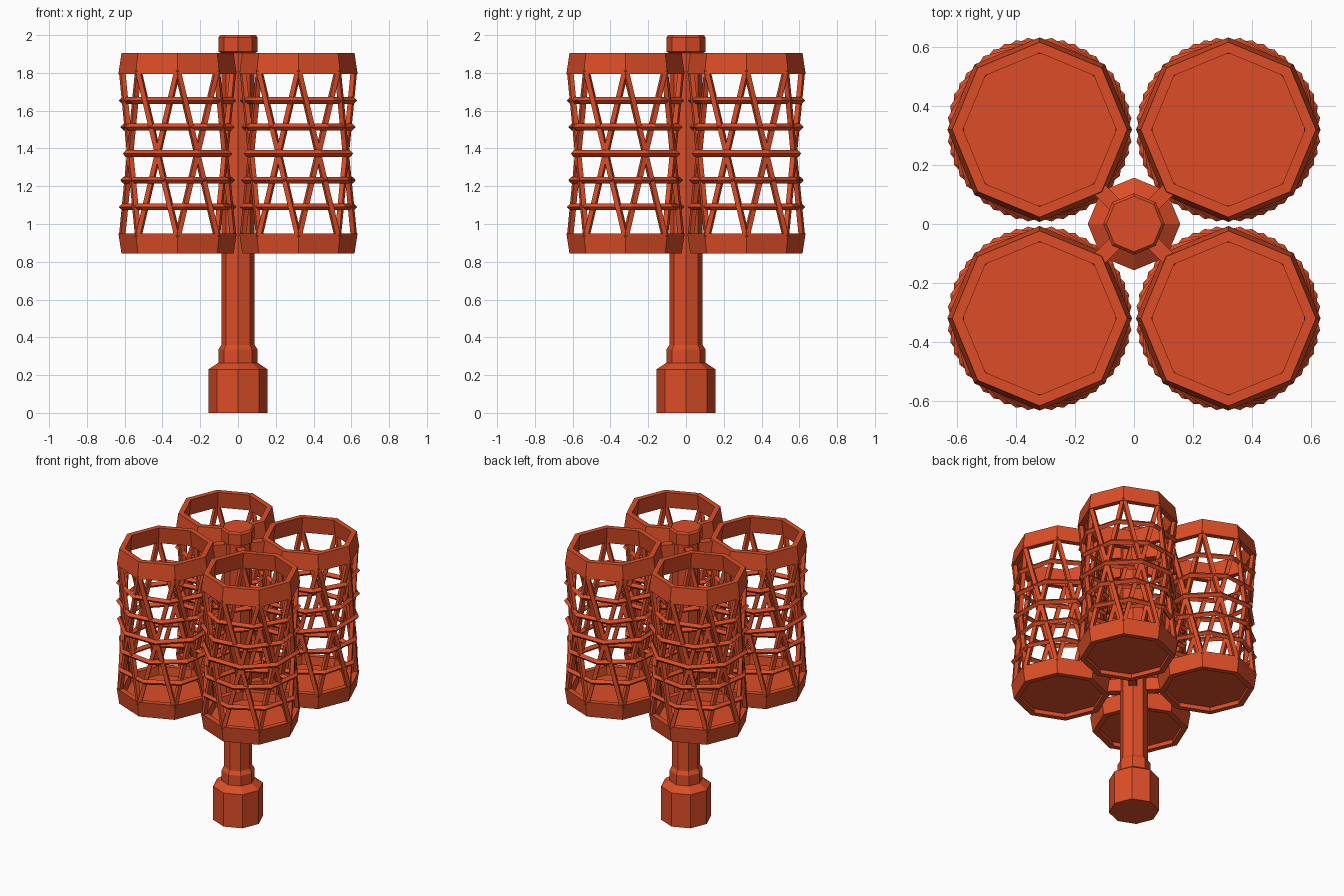
import bpy
import bmesh
from math import cos, sin, pi, radians
from mathutils import Vector

if "Cube" in bpy.data.objects:
    bpy.data.objects.remove(bpy.data.objects["Cube"])

SIDES = 8
OFFSET = 0.32            # basket centre distance along x and y
RADIUS = 0.313
LOW, HIGH = 0.95, 1.795  # open lattice between the rims

red = bpy.data.materials.new("brick_red")
red.use_nodes = True
red.diffuse_color = (0.72, 0.075, 0.02, 1)
red.node_tree.nodes["Principled BSDF"].inputs["Base Color"].default_value = red.diffuse_color


def polar(r, a, z):
    return Vector((r * cos(a), r * sin(a), z))


def finish(name, bm, location=(0, 0, 0)):
    bmesh.ops.recalc_face_normals(bm, faces=bm.faces)
    mesh = bpy.data.meshes.new(name)
    bm.to_mesh(mesh)
    bm.free()
    mesh.materials.append(red)
    ob = bpy.data.objects.new(name, mesh)
    ob.location = location
    bpy.context.collection.objects.link(ob)
    return ob


def lathe(bm, profile, closed=False, turn=0.0):
    """Sweep (radius, z) points round z; open profiles get end caps."""
    loops = [[bm.verts.new(polar(r, turn + 2 * pi * i / SIDES, z))
              for i in range(SIDES)] for r, z in profile]
    pairs = list(zip(loops, loops[1:]))
    if closed:
        pairs.append((loops[-1], loops[0]))
    else:
        bm.faces.new(loops[0])
        bm.faces.new(loops[-1])
    for a, b in pairs:
        for i in range(SIDES):
            j = (i + 1) % SIDES
            bm.faces.new((a[i], a[j], b[j], b[i]))


def bar(bm, start, end, width, height, up):
    """Rectangular bar between two points."""
    axis = (end - start).normalized()
    side = axis.cross(up).normalized() * width / 2
    top = side.cross(axis).normalized() * height / 2
    ends = [[bm.verts.new(p + side * s + top * t)
             for s, t in ((-1, -1), (1, -1), (1, 1), (-1, 1))] for p in (start, end)]
    for loop in ends:
        bm.faces.new(loop)
    for i in range(4):
        j = (i + 1) % 4
        bm.faces.new((ends[0][i], ends[0][j], ends[1][j], ends[1][i]))


def rims():
    bm = bmesh.new()
    inner = 0.26
    lathe(bm, [(RADIUS, HIGH), (0.297, 1.905), (inner, 1.905), (inner + 0.015, HIGH)], True)
    lathe(bm, [(RADIUS, LOW), (0.297, 0.845), (inner, 0.845), (inner + 0.015, LOW)], True)
    return bm


def floor():
    bm = bmesh.new()
    lathe(bm, [(0.266, 0.875), (0.266, 0.895)])
    return bm


def hoops():
    # each hoop is turned a little further than the one below
    bm = bmesh.new()
    r, d = 0.296, 0.018
    for k in range(1, 6):
        z = LOW + (HIGH - LOW) * k / 6
        lathe(bm, [(r + d, z), (r, z + d), (r - d, z), (r, z - d)], True, radians(7.5 * k))
    return bm


def lattice():
    # crossed struts, one X on each side
    bm = bmesh.new()
    for i in range(SIDES):
        a = 2 * pi * i / SIDES
        for turn in (-pi / 4, pi / 4):
            out = polar(1, a + turn / 2, 0)
            bar(bm, polar(0.294, a, LOW - 0.02), polar(0.294, a + turn, HIGH + 0.02),
                0.026, 0.026, out)
    return bm


# central post: foot, collar, shaft and cap
post = bmesh.new()
lathe(post, [(0.157, 0), (0.157, 0.23), (0.104, 0.265), (0.104, 0.335), (0.088, 0.36),
             (0.088, 1.905), (0.104, 1.912), (0.104, 1.988), (0.094, 2.0)])
finish("post", post)

# arms joining the post to the rims of the baskets
arms = bmesh.new()
for i in range(4):
    a = pi / 4 + i * pi / 2
    for z in (0.8975, 1.85):
        bar(arms, polar(0.06, a, z), polar(0.175, a, z), 0.05, 0.085, Vector((0, 0, 1)))
finish("arms", arms)

# four baskets
PARTS = (("rims", rims), ("floor", floor), ("hoops", hoops), ("lattice", lattice))
for fb, y in (("front", -OFFSET), ("back", OFFSET)):
    for lr, x in (("left", OFFSET), ("right", -OFFSET)):
        for part, build in PARTS:
            finish(f"{fb}_{lr}_basket_{part}", build(), (x, y, 0))
